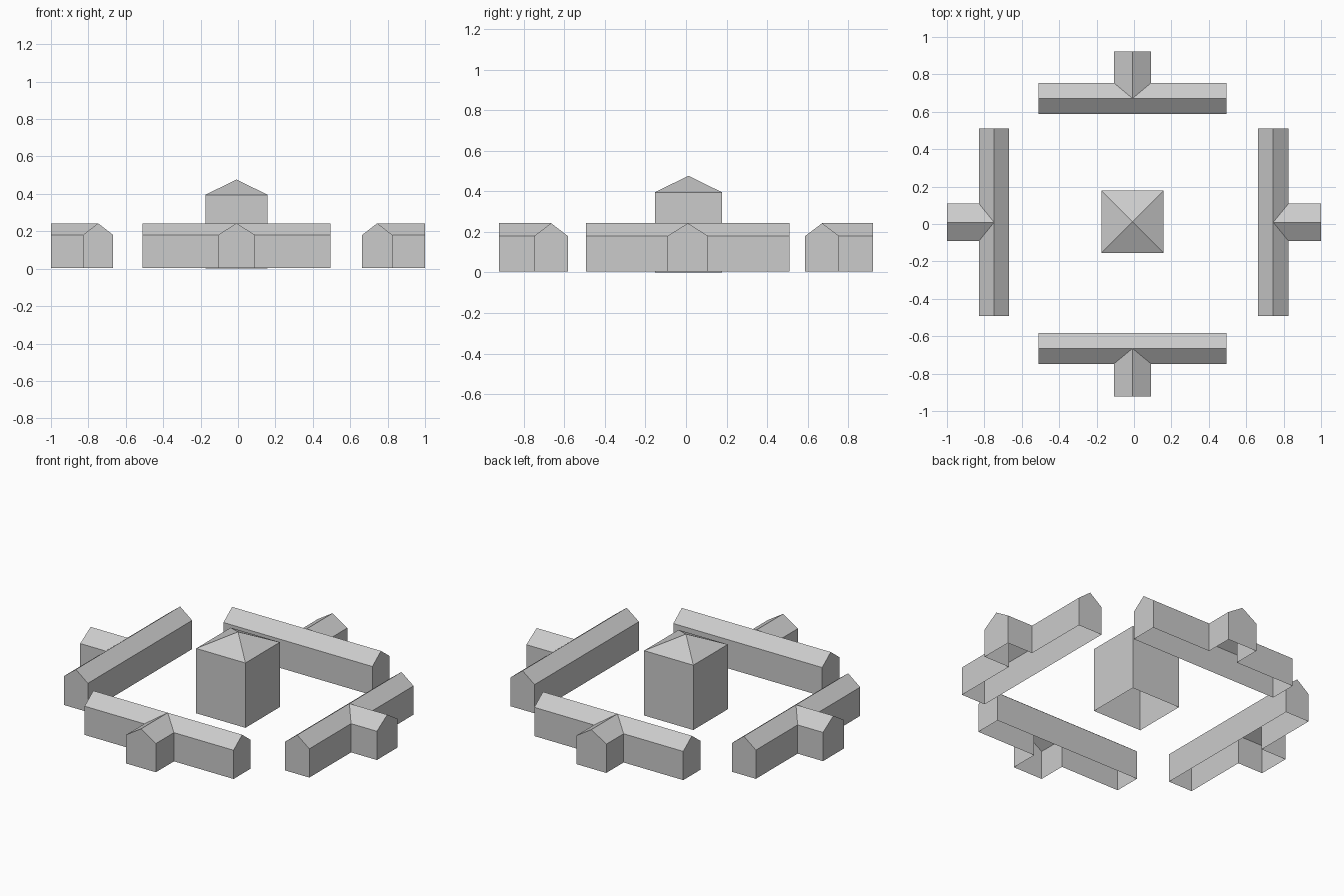
import bpy, bmesh, math
from mathutils import Matrix

if "Cube" in bpy.data.objects:
    bpy.data.objects.remove(bpy.data.objects["Cube"])

stone = bpy.data.materials.new("pale_grey")
stone.diffuse_color = (0.6, 0.6, 0.6, 1)
stone.use_nodes = True
stone.node_tree.nodes["Principled BSDF"].inputs["Base Color"].default_value = stone.diffuse_color


def build(name, points, faces, matrix=Matrix()):
    """Flat-faced open shell from named points."""
    bm = bmesh.new()
    verts = {k: bm.verts.new(matrix @ Matrix.Translation(p).to_translation())
             for k, p in points.items()}
    for f in faces:
        bm.faces.new([verts[k] for k in f.split()])
    bmesh.ops.recalc_face_normals(bm, faces=bm.faces[:])
    mesh = bpy.data.meshes.new(name)
    bm.to_mesh(mesh)
    bm.free()
    mesh.materials.append(stone)
    bpy.context.collection.objects.link(bpy.data.objects.new(name, mesh))


FLOOR, EAVE, RIDGE = 0.005, 0.18, 0.243
HALF_LEN, HALF_WING = 0.502, 0.1


def hall(name, angle, shift, inner, outer, tip):
    """Long gabled hall with a gabled porch pointing outwards (local -y)."""
    mid = (inner + outer) / 2
    pts = {"ridge_mid": (shift, -mid, RIDGE), "tip_ridge": (shift, -tip, RIDGE)}
    for side, s in (("L", -1), ("R", 1)):
        end, wing = shift + s * HALF_LEN, shift + s * HALF_WING
        pts[side + "ridge"] = (end, -mid, RIDGE)
        for level, z in (("0", FLOOR), ("1", EAVE)):
            pts[side + "in" + level] = (end, -inner, z)
            pts[side + "out" + level] = (end, -outer, z)
            pts[side + "corner" + level] = (wing, -outer, z)
            pts[side + "tip" + level] = (wing, -tip, z)
    # inner wall, inner roof slope and porch gable
    faces = ["Lin0 Rin0 Rin1 Lin1",
             "Lin1 Rin1 Rridge ridge_mid Lridge",
             "Ltip0 Rtip0 Rtip1 tip_ridge Ltip1"]
    # end gable, outer wall, porch wall and the outer roof slopes
    for s in "LR":
        faces += [f.replace("#", s) for f in (
            "#in0 #out0 #out1 #ridge #in1",
            "#out0 #corner0 #corner1 #out1",
            "#corner0 #tip0 #tip1 #corner1",
            "#out1 #corner1 ridge_mid #ridge",
            "#corner1 #tip1 tip_ridge ridge_mid")]
    build(name, pts, faces, Matrix.Rotation(math.radians(angle), 4, "Z"))


# four halls around the court
hall("front_hall", 0, -0.008, 0.583, 0.748, 0.922)
hall("right_hall", 90, 0.009, 0.663, 0.826, 1.0)
hall("back_hall", 180, 0.008, 0.588, 0.755, 0.922)
hall("left_hall", -90, -0.009, 0.667, 0.829, 1.0)

# central tower with a pyramid roof
cx, cy, h = -0.008, 0.012, 0.166
tower = {"apex": (cx, cy, 0.477)}
corners = [(-h, -h), (h, -h), (h, h), (-h, h)]
tower_faces = []
for i, (x, y) in enumerate(corners):
    j = (i + 1) % 4
    tower[f"b{i}"] = (cx + x, cy + y, 0)
    tower[f"t{i}"] = (cx + x, cy + y, 0.395)
    tower_faces += [f"b{i} b{j} t{j} t{i}", f"t{i} t{j} apex"]
build("central_tower", tower, tower_faces)
